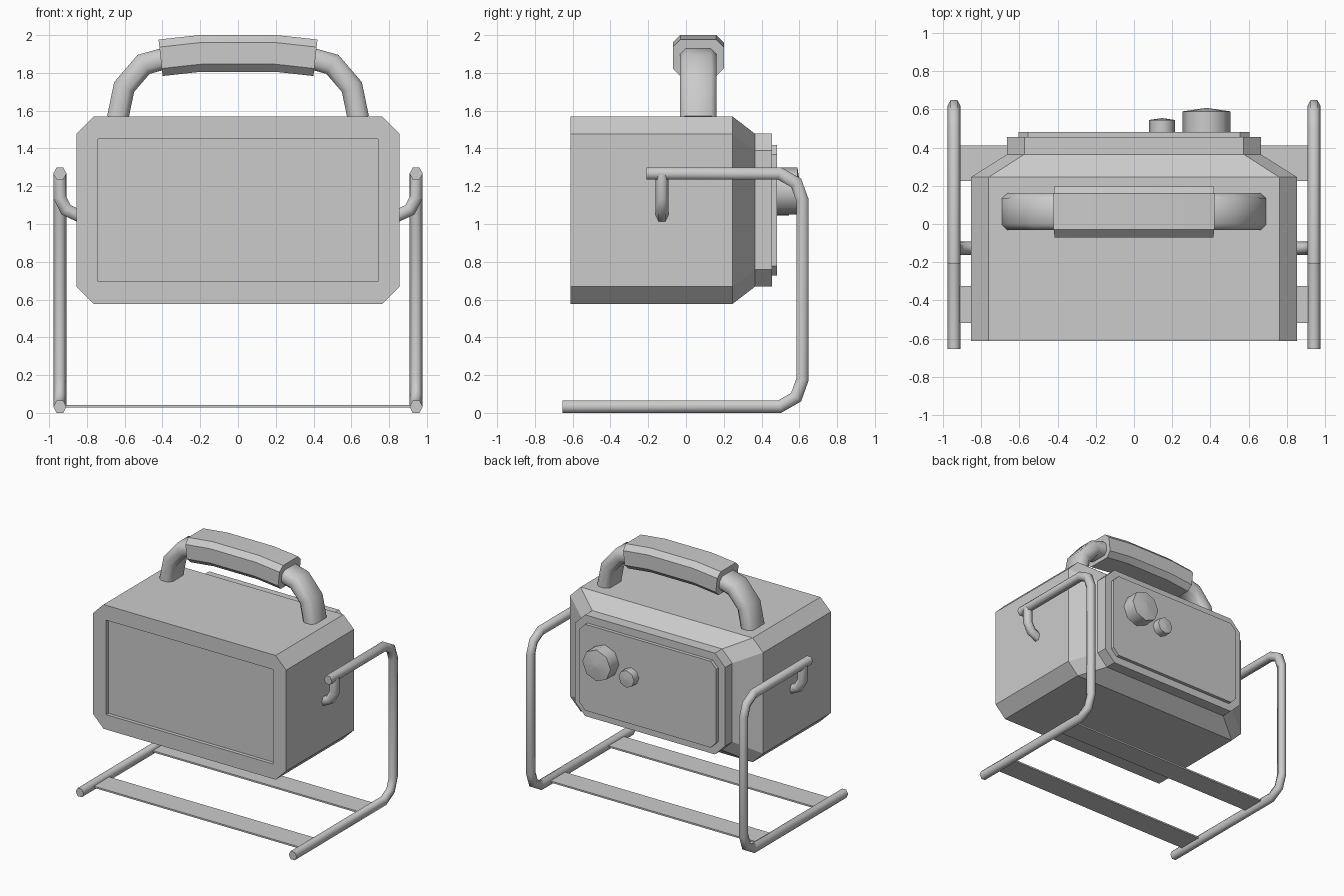
import bpy, bmesh, math
from mathutils import Vector

if "Cube" in bpy.data.objects:
    bpy.data.objects.remove(bpy.data.objects["Cube"])


def finish(name, bm, smooth=None):
    bmesh.ops.remove_doubles(bm, verts=bm.verts, dist=1e-5)
    bmesh.ops.recalc_face_normals(bm, faces=bm.faces)
    me = bpy.data.meshes.new(name)
    bm.to_mesh(me)
    bm.free()
    ob = bpy.data.objects.new(name, me)
    bpy.context.collection.objects.link(ob)
    if smooth:
        bpy.ops.object.select_all(action='DESELECT')
        bpy.context.view_layer.objects.active = ob
        ob.select_set(True)
        bpy.ops.object.shade_smooth_by_angle(angle=math.radians(smooth))
    return ob


def octagon(w, h, c):
    # Chamfered rectangle; c = 0 collapses to a plain rectangle
    return [(w, -h + c), (w, h - c), (w - c, h), (-w + c, h),
            (-w, h - c), (-w, -h + c), (-w + c, -h), (w - c, -h)]


def skin(bm, rings):
    # Join successive rings with faces and cap both ends
    vs = [[bm.verts.new(p) for p in r] for r in rings]
    n = len(rings[0])
    for a, b in zip(vs, vs[1:]):
        for i in range(n):
            j = (i + 1) % n
            quad = [a[i], a[j], b[j], b[i]]
            uniq = []
            for v in quad:
                if all((v.co - u.co).length > 1e-6 for u in uniq):
                    uniq.append(v)
            if len(uniq) > 2:
                bm.faces.new(uniq)
    for ring in (vs[0], vs[-1]):
        uniq = []
        for v in ring:
            if all((v.co - u.co).length > 1e-6 for u in uniq):
                uniq.append(v)
        bm.faces.new(uniq)


def sweep(name, path, normal, section, smooth=62):
    # Mitred sweep of a section along a planar path
    pts = [Vector(p) for p in path]
    b = Vector(normal)
    rings = []
    for i, p in enumerate(pts):
        t0 = (p - pts[max(i - 1, 0)]).normalized()
        t1 = (pts[min(i + 1, len(pts) - 1)] - p).normalized()
        t = (t0 + t1).normalized()
        n = t.cross(b)
        k = 1 / max(0.3, t.dot(t1 if t1.length else t0))
        rings.append([p + b * u + n * v * k for u, v in section])
    bm = bmesh.new()
    skin(bm, rings)
    return finish(name, bm, smooth)


# Body: recessed screen, case, tapered back, back block and raised panel
profile = [(0.74, 0.378, 0, -0.583), (0.74, 0.378, 0, -0.612),
           (0.855, 0.497, 0.093, -0.612), (0.855, 0.497, 0.093, 0.245),
           (0.665, 0.405, 0.09, 0.365), (0.665, 0.405, 0.09, 0.455),
           (0.605, 0.345, 0.05, 0.455), (0.605, 0.345, 0.05, 0.482)]
bm = bmesh.new()
skin(bm, [[(x, y, z + 1.073) for x, z in octagon(w, h, c)] for w, h, c, y in profile])
finish("body", bm)

# Carry handle and grip
half = [(-0.637, 1.56), (-0.603, 1.725), (-0.5, 1.845), (-0.4, 1.873)]
arc = half + [(-x, z) for x, z in reversed(half)]
sweep("handle", [(x, 0.065, z) for x, z in arc], (0, 1, 0), octagon(0.0975, 0.057, 0.03))
grip = [(-0.41, 1.88), (-0.2, 1.903), (0.2, 1.903), (0.41, 1.88)]
sweep("handle_grip", [(x, 0.065, z) for x, z in grip], (0, 1, 0),
      octagon(0.135, 0.097, 0.04), 40)

# Side stand tubes and hooks
hexa = [(0.035 * math.cos(i * math.pi / 3), 0.0375 * math.sin(i * math.pi / 3)) for i in range(6)]
side = [(-0.655, 0.0325), (0.495, 0.0325), (0.583, 0.083), (0.617, 0.178),
        (0.617, 1.125), (0.583, 1.218), (0.495, 1.267), (-0.21, 1.267)]
hook = [(0.943, 1.26), (0.943, 1.14), (0.91, 1.075), (0.84, 1.042)]
for s, tag in ((1, "right"), (-1, "left")):
    sweep("stand_tube_" + tag, [(s * 0.943, y, z) for y, z in side], (1, 0, 0), hexa)
    sweep("stand_hook_" + tag, [(s * x, -0.127, z) for x, z in hook], (0, 1, 0), hexa)

# Flat base bars
for name, y0, y1 in (("base_bar_back", 0.225, 0.41), ("base_bar_front", -0.52, -0.325)):
    bm = bmesh.new()
    skin(bm, [[(x, y0, 0.028), (x, y1, 0.028), (x, y1, 0.041), (x, y0, 0.041)]
              for x in (-0.94, 0.94)])
    finish(name, bm)

# Control knobs with shallow conical caps
for name, x, z, r, y1, tip in (("large_knob", 0.38, 1.175, 0.125, 0.59, 0.608),
                               ("small_knob", 0.147, 1.112, 0.068, 0.545, 0.555)):
    bm = bmesh.new()
    skin(bm, [[(x + q * math.cos(i * math.pi / 4), y, z + q * math.sin(i * math.pi / 4))
               for i in range(8)] for q, y in ((r, 0.475), (r, y1), (r * 0.02, tip))])
    finish(name, bm, 50)
